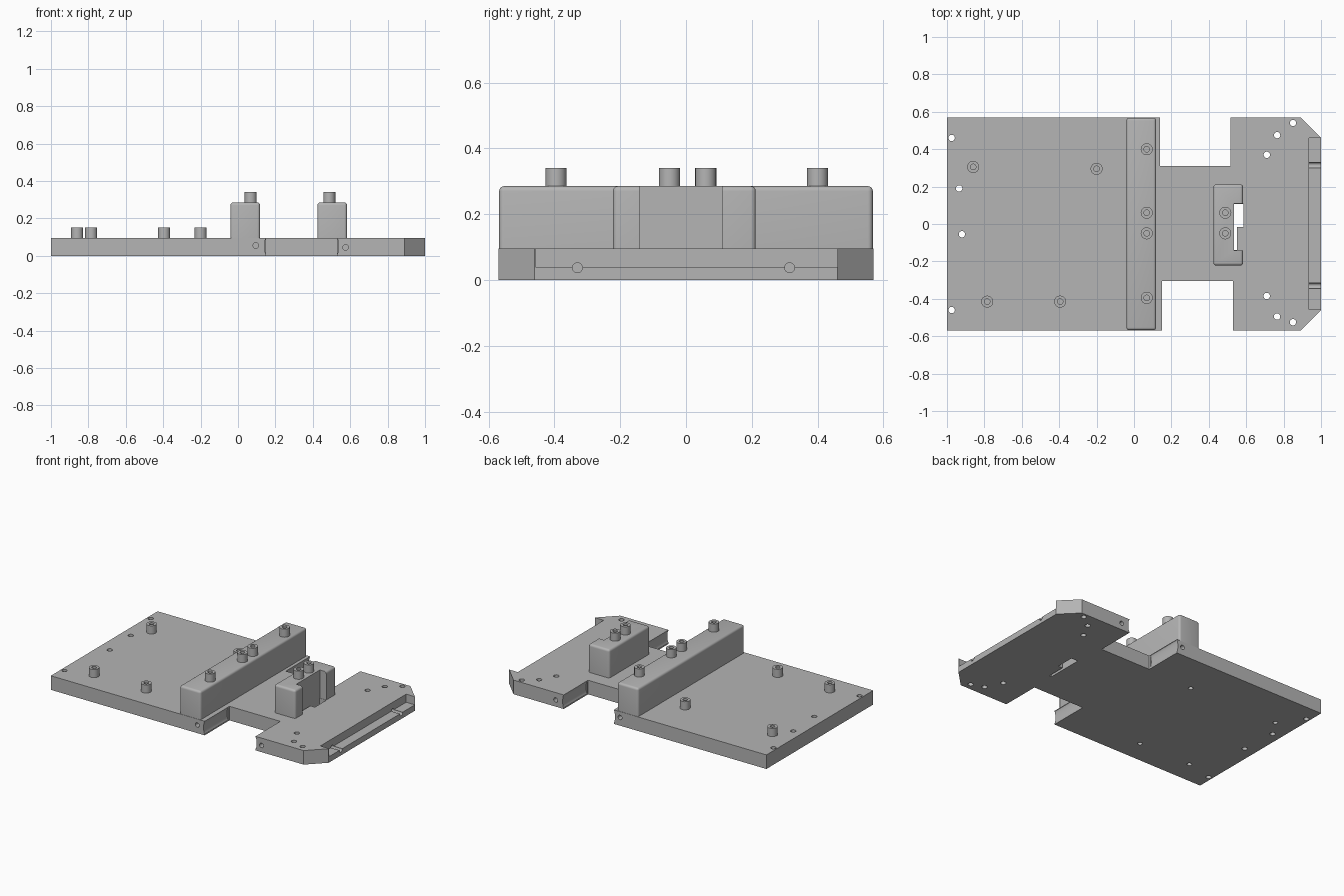
import bpy, bmesh
from math import pi
from mathutils import Matrix, Vector

cube = bpy.data.objects.get("Cube")
if cube:
    bpy.data.objects.remove(cube, do_unlink=True)

grey = bpy.data.materials.new("plain_grey")
grey.use_nodes = True
grey.diffuse_color = (0.46, 0.46, 0.46, 1)
grey.node_tree.nodes["Principled BSDF"].inputs["Base Color"].default_value = (0.46, 0.46, 0.46, 1)

THICK, TOP, HOLE = 0.095, 0.285, 0.015


def finish(bm, name):
    """Turn a bmesh into a named grey object."""
    bmesh.ops.recalc_face_normals(bm, faces=bm.faces)
    mesh = bpy.data.meshes.new(name)
    bm.to_mesh(mesh)
    bm.free()
    mesh.materials.append(grey)
    obj = bpy.data.objects.new(name, mesh)
    bpy.context.collection.objects.link(obj)
    return obj


def add_box(bm, x, y, z):
    """Box between (min, max) pairs."""
    spans = (x, y, z)
    centre = Vector([(a + b) / 2 for a, b in spans])
    size = [b - a for a, b in spans]
    return bmesh.ops.create_cube(
        bm, size=1, matrix=Matrix.Translation(centre) @ Matrix.Diagonal((*size, 1)))["verts"]


def add_rod(bm, start, end, radius, squash=(1, 1)):
    """Cylinder between two points, with an optional elliptical section."""
    a, b = Vector(start), Vector(end)
    turn = (b - a).to_track_quat('Z', 'Y').to_matrix().to_4x4()
    made = bmesh.ops.create_cone(
        bm, cap_ends=True, segments=24, radius1=radius, radius2=radius, depth=(b - a).length,
        matrix=Matrix.Translation((a + b) / 2) @ turn)["verts"]
    if squash != (1, 1):
        bmesh.ops.scale(bm, vec=(squash[0], 1, squash[1]), verts=made,
                        space=Matrix.Translation(-(a + b) / 2))


def carve(obj, bm):
    """Subtract a bmesh from an object and drop the cutter."""
    cutter = finish(bm, "cutter")
    cutter.hide_render = True
    mod = obj.modifiers.new("cut", 'BOOLEAN')
    mod.object, mod.solver, mod.use_self = cutter, 'EXACT', True
    graph = bpy.context.evaluated_depsgraph_get()
    mesh = bpy.data.meshes.new_from_object(obj.evaluated_get(graph))
    obj.modifiers.clear()
    obj.data = mesh
    bpy.data.objects.remove(cutter, do_unlink=True)


def smooth(obj):
    bpy.ops.object.select_all(action='DESELECT')
    obj.select_set(True)
    bpy.context.view_layer.objects.active = obj
    bpy.ops.object.shade_smooth_by_angle(angle=pi / 6)


# Base plate outline with wheel notches and clipped nose corners
outline = [(-1, -.57), (.15, -.57), (.15, -.305), (.53, -.305), (.53, -.57), (.89, -.57), (1, -.46),
           (1, .46), (.89, .57), (.515, .57), (.515, .31), (.14, .31), (.14, .57), (-1, .57)]
bm = bmesh.new()
face = bm.faces.new([bm.verts.new((x, y, 0)) for x, y in outline])
up = bmesh.ops.extrude_face_region(bm, geom=[face])["geom"]
bmesh.ops.translate(bm, vec=(0, 0, THICK), verts=[v for v in up if isinstance(v, bmesh.types.BMVert)])
plate = finish(bm, "base_plate")

# Nose ledge and slot through the plate
bm = bmesh.new()
add_box(bm, (.935, 1.05), (-.457, .46), (.04, .2))
add_box(bm, (.535, .585), (-.015, .108), (-.1, .2))
add_box(bm, (.535, .552), (-.14, -.015), (-.1, .2))
carve(plate, bm)

# Screw holes through the plate, side axle holes and nose holes
posts = [(-.86, .305), (-.2, .295), (-.785, -.415), (-.395, -.415)]
bm = bmesh.new()
for x, y in [(-.975, .46), (-.935, .19), (-.92, -.055), (-.975, -.46), (.85, .54), (.765, .475),
             (.71, .37), (.71, -.385), (.765, -.495), (.85, -.525)]:
    add_rod(bm, (x, y, -.1), (x, y, .2), .017)
for x, y in posts:
    add_rod(bm, (x, y, -.1), (x, y, .05), HOLE)
for side in (-1, 1):
    for x, z in ((.095, .055), (.575, .045)):
        add_rod(bm, (x, side * .45, z), (x, side * .7, z), HOLE)
for y in (-.33, .315):
    add_rod(bm, (.85, y, .037), (1.1, y, .037), HOLE)
carve(plate, bm)

# Shallow hollows along the notch walls
bm = bmesh.new()
for x, y in ((.15, -1), (.53, -1), (.14, 1), (.515, 1)):
    add_rod(bm, (x, y * .32, .05), (x, y * .6, .05), .04, (.2, 1))
carve(plate, bm)
smooth(plate)


def rounded_block(name, x, y):
    """Upright block with softened top and corner edges."""
    bm = bmesh.new()
    add_box(bm, x, y, (THICK - .002, TOP))
    edges = [e for e in bm.edges if max(v.co.z for v in e.verts) > THICK + .01]
    bmesh.ops.bevel(bm, geom=edges, offset=.015, segments=4, profile=.5, affect='EDGES')
    return finish(bm, name)


# Tall cross bar and sensor block with an open-faced recess
cross_bar = rounded_block("cross_bar", (-.04, .118), (-.568, .568))
smooth(cross_bar)
block = rounded_block("rear_notched_block", (.425, .583), (-.222, .212))
bm = bmesh.new()
add_box(bm, (.535, .7), (-.142, .11), (0, .4))
carve(block, bm)
smooth(block)


def post(name, x, y, base):
    """Short standoff with a blind screw hole."""
    bm = bmesh.new()
    add_rod(bm, (x, y, base - .004), (x, y, base + .055), .032)
    cap = max(bm.faces, key=lambda f: f.calc_center_median().z)
    bmesh.ops.inset_region(bm, faces=[cap], thickness=.032 - HOLE)
    inner = bmesh.ops.extrude_face_region(bm, geom=[cap])["geom"]
    bmesh.ops.delete(bm, geom=[cap], context='FACES_ONLY') if cap.is_valid else None
    bmesh.ops.translate(bm, vec=(0, 0, -.05), verts=[v for v in inner if isinstance(v, bmesh.types.BMVert)])
    smooth(finish(bm, name))


# Standoffs on the plate, the bar and the block
for i, (x, y) in enumerate(posts):
    post(f"plate_post_{i + 1}", x, y, THICK)
for i, y in enumerate((.4, .06, -.05, -.395)):
    post(f"bar_post_{i + 1}", .068, y, TOP)
for i, y in enumerate((.06, -.05)):
    post(f"block_post_{i + 1}", .488, y, TOP)
